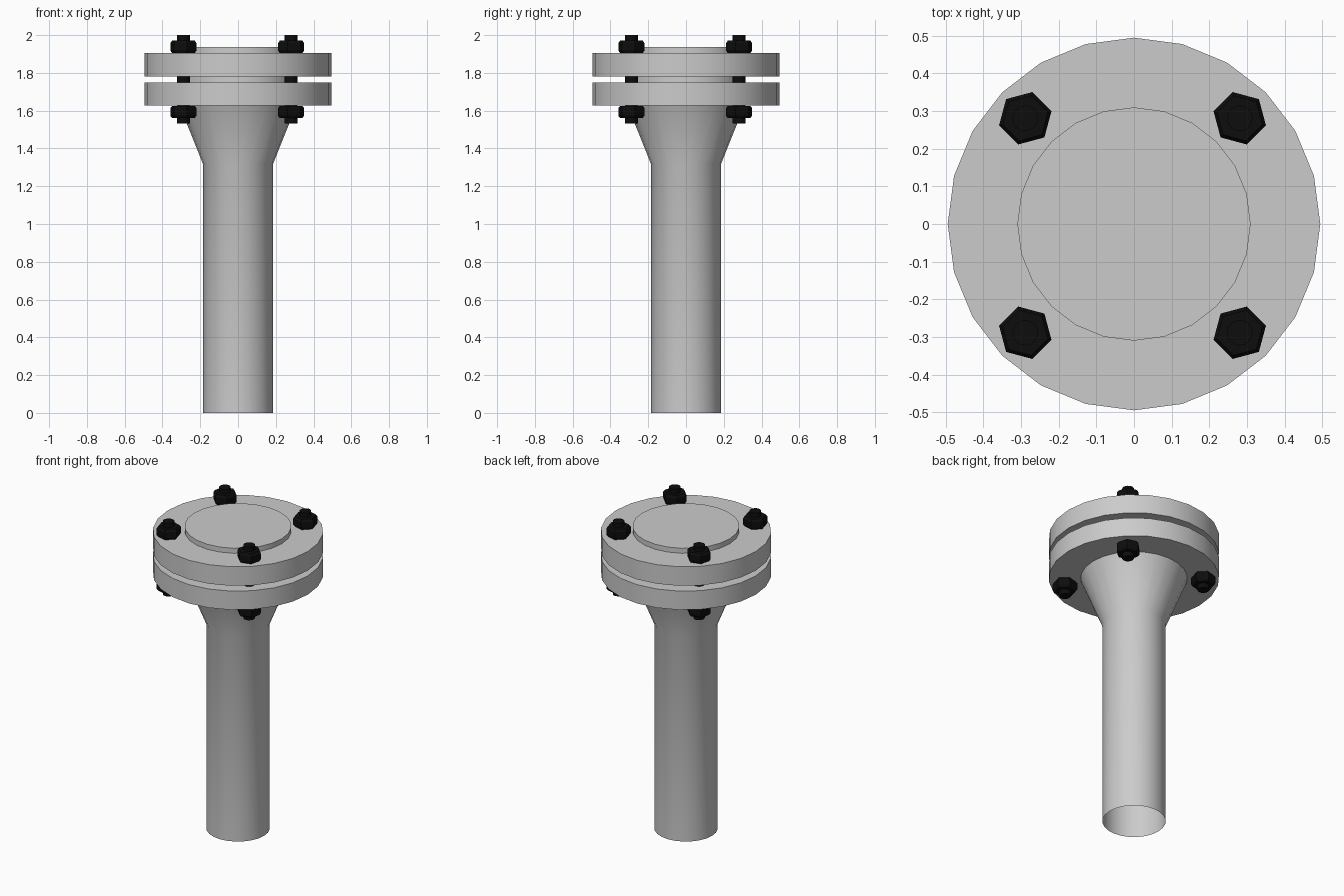
import bpy, bmesh
from math import cos, sin, pi

if "Cube" in bpy.data.objects:
    bpy.data.objects.remove(bpy.data.objects["Cube"])

black = bpy.data.materials.new("black_steel")
black.diffuse_color = (0.004, 0.004, 0.004, 1)
black.use_nodes = True
black.node_tree.nodes["Principled BSDF"].inputs["Base Color"].default_value = black.diffuse_color


def lathe(name, profile, sides, centre=(0, 0), turn=0, cap_bottom=True, mat=None):
    """Spin a bottom-to-top (radius, z) profile about a vertical axis, with end caps."""
    bm = bmesh.new()
    rings = []
    for r, z in profile:
        rings.append([bm.verts.new((centre[0] + r * cos(turn + 2 * pi * i / sides),
                                    centre[1] + r * sin(turn + 2 * pi * i / sides), z))
                      for i in range(sides)])
    for a, b in zip(rings, rings[1:]):
        for i in range(sides):
            j = (i + 1) % sides
            bm.faces.new((a[i], a[j], b[j], b[i]))
    bm.faces.new(rings[-1])
    if cap_bottom:
        bm.faces.new(rings[0][::-1])
    mesh = bpy.data.meshes.new(name)
    bm.to_mesh(mesh)
    bm.free()
    ob = bpy.data.objects.new(name, mesh)
    bpy.context.collection.objects.link(ob)
    if mat:
        mesh.materials.append(mat)
    bpy.ops.object.select_all(action='DESELECT')
    ob.select_set(True)
    bpy.context.view_layer.objects.active = ob
    bpy.ops.object.shade_smooth_by_angle(angle=pi / 6)
    return ob


# Open-ended pipe, flared neck and lower flange with raised face
lathe("pipe_with_flange",
      [(0.184, 0), (0.184, 1.315), (0.31, 1.628), (0.495, 1.628),
       (0.495, 1.748), (0.31, 1.748), (0.31, 1.782)], 24, cap_bottom=False)

# Blind flange closing the top
lathe("blind_flange",
      [(0.495, 1.782), (0.495, 1.904), (0.31, 1.904), (0.31, 1.936)], 24)


# Four studs, each with a chamfered hex nut at both ends
def nut(name, z0, z1, centre, turn):
    c = 0.014
    lathe(name, [(0.062, z0), (0.072, z0 + c), (0.072, z1 - c), (0.062, z1)],
          6, centre, turn, mat=black)


for k in range(4):
    a = pi / 4 + k * pi / 2
    centre = (0.403 * cos(a) - 0.004, 0.403 * sin(a) - 0.004)
    lathe(f"stud_{k + 1}", [(0.034, 1.532), (0.034, 2.0)], 16, centre, a, mat=black)
    nut(f"lower_nut_{k + 1}", 1.56, 1.626, centre, a)
    nut(f"upper_nut_{k + 1}", 1.905, 1.971, centre, a)
